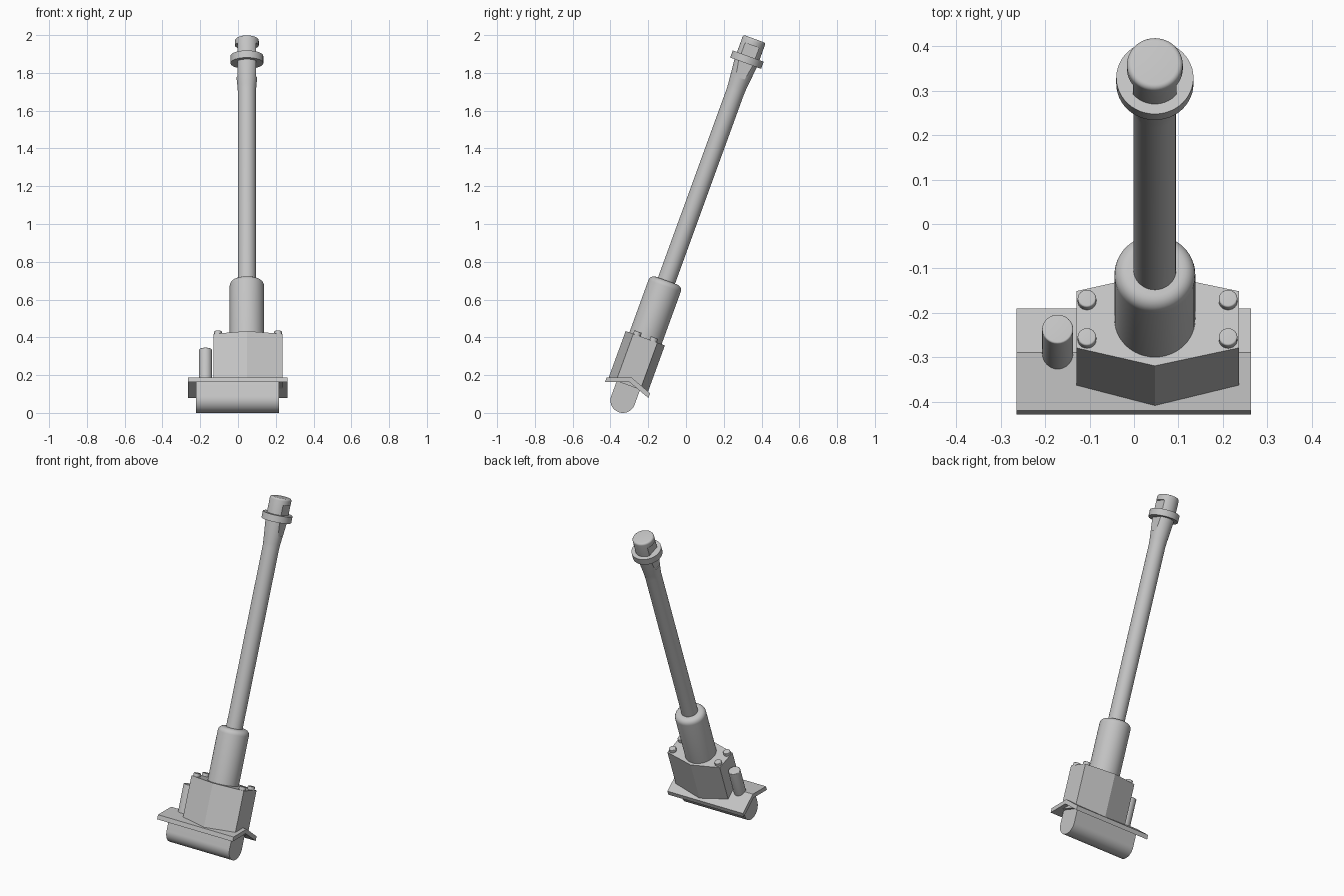
import bpy
import math
from mathutils import Matrix

if "Cube" in bpy.data.objects:
    bpy.data.objects.remove(bpy.data.objects["Cube"], do_unlink=True)

metal = bpy.data.materials.new("grey_metal")
metal.use_nodes = True
GREY = (0.55, 0.55, 0.55, 1)
metal.diffuse_color = GREY
metal.node_tree.nodes["Principled BSDF"].inputs["Base Color"].default_value = GREY

# Everything is built upright, then leaned back around the cradle centre
AXIS_X = 0.047
LEAN = Matrix.Translation((0, -0.334, 0.066)) @ Matrix.Rotation(math.radians(-20), 4, "X")


def make(name, verts, faces, smooth=True):
    mesh = bpy.data.meshes.new(name)
    mesh.from_pydata(verts, [], faces)
    mesh.materials.append(metal)
    obj = bpy.data.objects.new(name, mesh)
    bpy.context.collection.objects.link(obj)
    obj.matrix_world = LEAN
    if smooth:
        bpy.ops.object.select_all(action="DESELECT")
        obj.select_set(True)
        bpy.context.view_layer.objects.active = obj
        bpy.ops.object.shade_smooth_by_angle(angle=math.radians(32))
    return obj


def loft(name, rings, smooth=True):
    """Skin a list of equal rings and cap both ends."""
    n = len(rings[0])
    faces = [tuple(reversed(range(n))), tuple(range(n * (len(rings) - 1), n * len(rings)))]
    for r in range(len(rings) - 1):
        for i in range(n):
            j = (i + 1) % n
            faces.append((r * n + i, r * n + j, r * n + n + j, r * n + n + i))
    return make(name, [v for ring in rings for v in ring], faces, smooth)


def turned(name, profile, x=AXIS_X, y=0.0, sides=48):
    """Revolve (radius, height) pairs around an upright line."""
    angles = [math.tau * i / sides for i in range(sides)]
    return loft(name, [[(x + r * math.cos(a), y + r * math.sin(a), h) for a in angles]
                       for r, h in profile])


def rounded_end(radius, top, bevel):
    """Profile points of a rounded upper rim."""
    steps = [math.pi / 2 * i / 5 for i in range(6)]
    return [(radius - bevel + bevel * math.cos(a), top - bevel + bevel * math.sin(a))
            for a in steps]


def extruded_x(name, outline, x0, x1, smooth=True):
    return loft(name, [[(x, y, z) for y, z in outline] for x in (x0, x1)], smooth)


def box(name, x0, x1, y0, y1, z0, z1):
    return extruded_x(name, [(y0, z0), (y1, z0), (y1, z1), (y0, z1)], x0, x1, False)


# Rounded trunnion cradle under the plate
arc = [math.pi + math.pi * i / 24 for i in range(25)]
cradle = [(0.066 * math.cos(a), 0.066 * math.sin(a)) for a in arc]
extruded_x("trunnion_cradle", cradle + [(0.066, 0.085), (0.0, 0.11), (-0.066, 0.085)], -0.222, 0.218)

# Folded base plate
extruded_x("base_plate", [(-0.1225, 0.058), (0, 0.103), (0.1225, 0.058),
                          (0.1225, 0.085), (0, 0.130), (-0.1225, 0.085)], -0.265, 0.263, False)

# Six-sided housing
plan = [(-0.13, -0.069), (AXIS_X, -0.112), (0.236, -0.069),
        (0.236, 0.067), (AXIS_X, 0.109), (-0.13, 0.067)]
loft("housing", [[(x, y, z) for x, y in plan] for z in (0.085, 0.35)], False)

# Bolts on the housing
for side, x in (("right", -0.106), ("left", 0.212)):
    for end, y in (("front", -0.049), ("back", 0.043)):
        turned(f"bolt_{end}_{side}", [(0.021, 0.34)] + rounded_end(0.021, 0.37, 0.004), x, y, 24)

# Side cylinder standing on the plate
turned("side_cylinder", [(0.035, 0.10)] + rounded_end(0.035, 0.286, 0.004), -0.172, 0, 32)

# Recoil sleeve
turned("recoil_sleeve", [(0.091, 0.33)] + rounded_end(0.091, 0.675, 0.03))

# Barrel flaring into the muzzle brake
barrel = turned("barrel", [(0.048, 0.6), (0.048, 1.74), (0.050, 1.77), (0.063, 1.90), (0.063, 1.94)]
                + rounded_end(0.063, 2.037, 0.012))

# Flat vents cut in both sides of the brake
for side, name in ((-1, "right"), (1, "left")):
    a, b = sorted((AXIS_X + side * 0.049, AXIS_X + side * 0.12))
    cutter = box(f"vent_cutter_{name}", a, b, -0.1, 0.1, 1.817, 2.0)
    cutter.hide_render = True
    cutter.hide_viewport = True
    cut = barrel.modifiers.new(f"vent_{name}", "BOOLEAN")
    cut.operation = "DIFFERENCE"
    cut.solver = "EXACT"
    cut.object = cutter

# Collar around the brake
turned("muzzle_collar", [(0.087, 1.90), (0.087, 1.94)])
